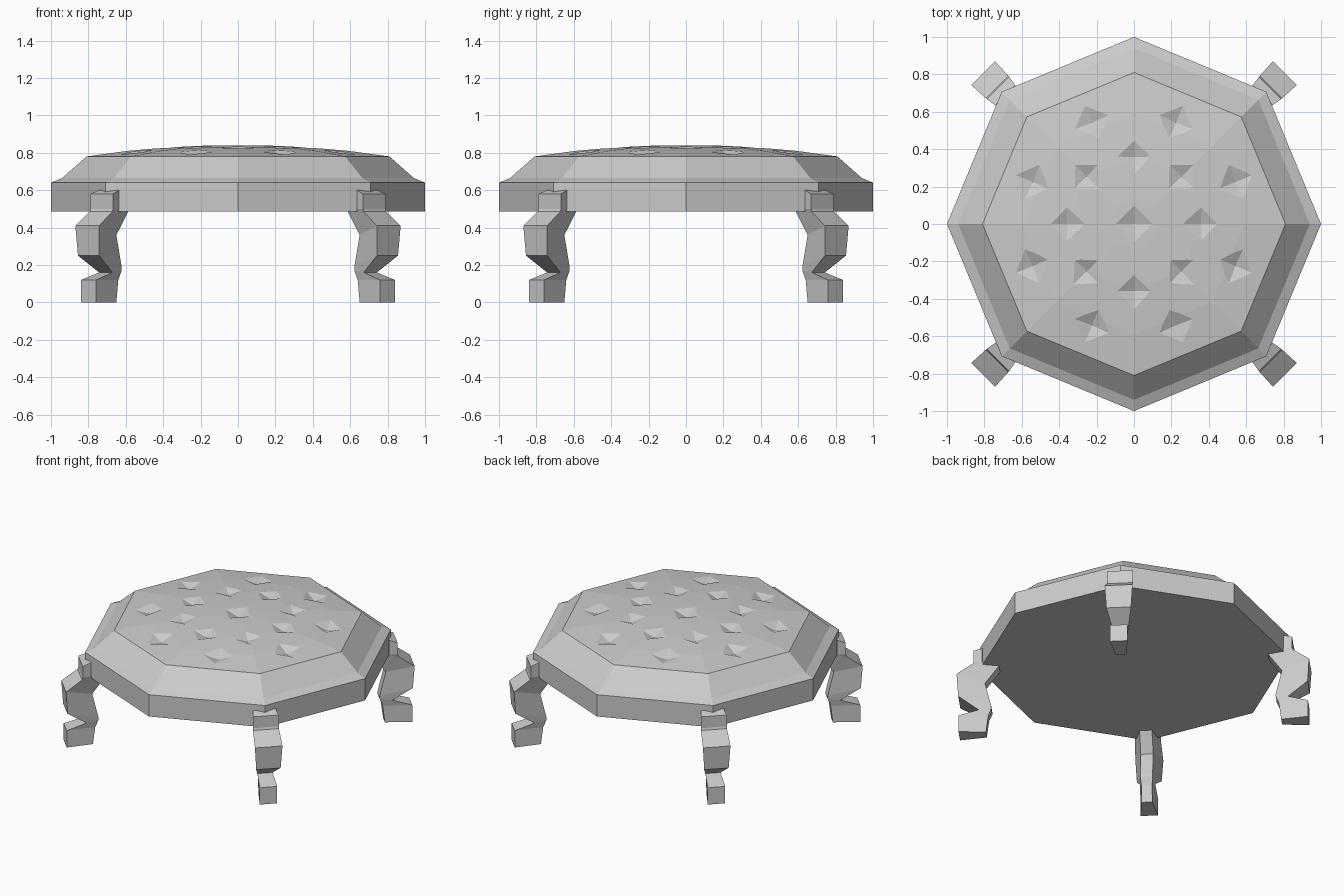
import bpy, bmesh, math
from mathutils import Vector, Matrix

if "Cube" in bpy.data.objects:
    bpy.data.objects.remove(bpy.data.objects["Cube"], do_unlink=True)

grey = bpy.data.materials.new("plain_grey")
grey.use_nodes = True
colour = (0.6, 0.6, 0.6, 1)
grey.diffuse_color = colour
grey.node_tree.nodes["Principled BSDF"].inputs["Base Color"].default_value = colour


def make_object(name, bm):
    bmesh.ops.recalc_face_normals(bm, faces=bm.faces[:])
    mesh = bpy.data.meshes.new(name)
    bm.to_mesh(mesh)
    bm.free()
    mesh.materials.append(grey)
    obj = bpy.data.objects.new(name, mesh)
    bpy.context.collection.objects.link(obj)
    return obj


def loft(name, rings):
    """Join equal rings of points into a closed solid."""
    bm = bmesh.new()
    loops = [[bm.verts.new(p) for p in ring] for ring in rings]
    n = len(loops[0])
    for a, b in zip(loops, loops[1:]):
        for i in range(n):
            j = (i + 1) % n
            bm.faces.new((a[i], a[j], b[j], b[i]))
    bm.faces.new(loops[0])
    bm.faces.new(loops[-1])
    return make_object(name, bm)


# Octagonal seat: rim, sloping shoulder and shallow dome (radius, height)
rim = [(1, 0.485), (1, 0.64), (0.94, 0.665)]
dome = [(0.81, 0.78), (0.59, 0.81), (0.36, 0.83), (0.13, 0.84)]
step = math.tau / 8
seat = loft("seat", [[(r * math.cos(i * step), r * math.sin(i * step), z)
                      for i in range(8)] for r, z in rim + dome])


def dome_point(radius, angle):
    """Position and normal on the dome."""
    off = (angle + step / 2) % step - step / 2
    flat = radius * math.cos(step / 2 - abs(off)) / math.cos(step / 2)
    z, slope = dome[-1][1], 0
    for (r0, z0), (r1, z1) in zip(dome, dome[1:]):
        if r1 <= flat <= r0:
            slope = (z1 - z0) / (r0 - r1)
            z = z0 + slope * (r0 - flat)
    c, s = math.cos(angle), math.sin(angle)
    return Vector((radius * c, radius * s, z)), Vector((slope * c, slope * s, 1)).normalized()


# Four-sided tufting dimples: one central, two rings of eight
spots = [(0, 0)]
spots += [(0.36, i * step) for i in range(8)]
spots += [(0.59, (i + 0.5) * step) for i in range(8)]
bm = bmesh.new()
for radius, angle in spots:
    p, normal = dome_point(radius, angle)
    tilt = Vector((0, 0, 1)).rotation_difference(normal).to_matrix().to_4x4()
    place = Matrix.Translation(p - normal * 0.01) @ tilt @ Matrix.Rotation(angle, 4, "Z")
    bmesh.ops.create_cone(bm, cap_ends=True, segments=4, radius1=0, radius2=0.13,
                          depth=0.04, matrix=place)
bmesh.ops.remove_doubles(bm, verts=bm.verts[:], dist=0.0005)
cutter = make_object("dimple_cutter", bm)
cutter.hide_render = True

cut = seat.modifiers.new("dimples", "BOOLEAN")
cut.operation = "DIFFERENCE"
cut.solver = "EXACT"
cut.object = cutter
bpy.context.view_layer.objects.active = seat
bpy.ops.object.modifier_apply(modifier=cut.name)
bpy.data.objects.remove(cutter, do_unlink=True)

# Curved leg sections: outer (height, reach, half width), then inner
sections = [
    ((0.58, 1.03, 0.085), (0.60, 0.975, 0.075)),
    ((0.50, 1.03, 0.085), (0.50, 0.975, 0.075)),
    ((0.485, 1.035, 0.085), (0.485, 0.87, 0.04)),
    ((0.41, 1.14, 0.09), (0.36, 0.96, 0.04)),
    ((0.25, 1.13, 0.08), (0.19, 0.92, 0.04)),
    ((0.16, 1.00, 0.05), (0.17, 0.92, 0.04)),
    ((0.12, 1.13, 0.057), (0.12, 0.94, 0.035)),
    ((0.00, 1.13, 0.057), (0.00, 0.955, 0.035)),
]
legs = ["back_left_leg", "back_right_leg", "front_right_leg", "front_left_leg"]
for i, name in enumerate(legs):
    turn = Matrix.Rotation(math.pi / 4 + i * math.pi / 2, 3, "Z")
    rings = []
    for (zo, ro, wo), (zi, ri, wi) in sections:
        corners = [(ro, -wo, zo), (ro, wo, zo), (ri, wi, zi), (ri, -wi, zi)]
        rings.append([turn @ Vector(c) for c in corners])
    loft(name, rings)
